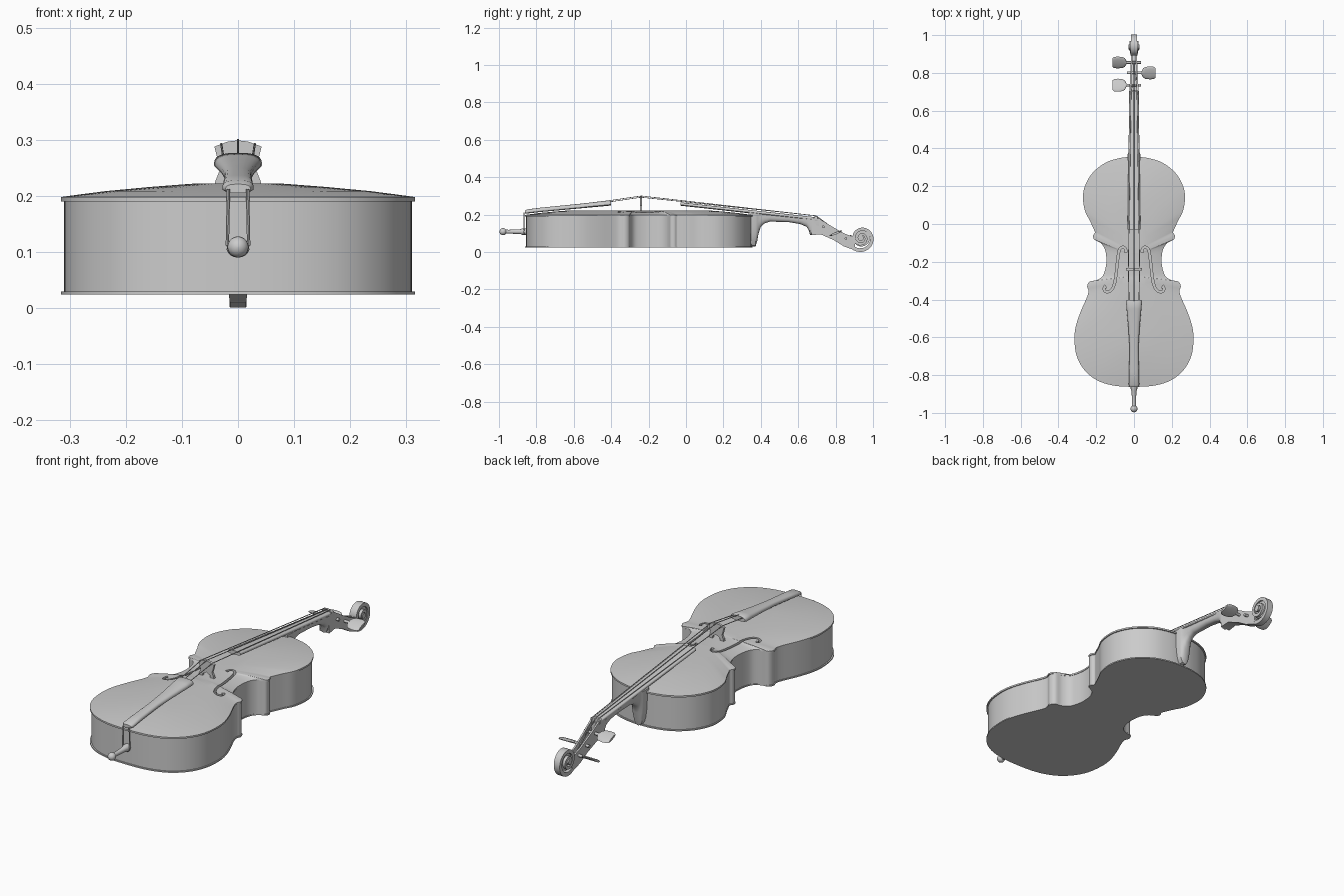
import bpy
import bmesh
from math import sin, cos, pi, radians, copysign
from mathutils import Vector, Matrix

default_cube = bpy.data.objects.get("Cube")
if default_cube:
    bpy.data.objects.remove(default_cube, do_unlink=True)

GREY = (0.6, 0.6, 0.6, 1.0)
material = bpy.data.materials.new("plain grey")
material.use_nodes = True
material.diffuse_color = GREY
material.node_tree.nodes["Principled BSDF"].inputs["Base Color"].default_value = GREY


def loft(name, rings):
    """Skin a row of equal closed rings and cap both ends."""
    bm = bmesh.new()
    rows = [[bm.verts.new(p) for p in ring] for ring in rings]
    for a, b in zip(rows, rows[1:]):
        for i in range(len(a)):
            j = (i + 1) % len(a)
            bm.faces.new((a[i], a[j], b[j], b[i]))
    bm.faces.new(rows[0])
    bm.faces.new(rows[-1])
    bmesh.ops.recalc_face_normals(bm, faces=bm.faces)
    mesh = bpy.data.meshes.new(name)
    bm.to_mesh(mesh)
    bm.free()
    mesh.materials.append(material)
    obj = bpy.data.objects.new(name, mesh)
    bpy.context.collection.objects.link(obj)
    return obj


def smooth(points, steps=4, closed=False):
    """Run a Catmull-Rom curve through the points."""
    pts = [Vector(p) for p in points]
    n = len(pts)
    pick = (lambda i: pts[i % n]) if closed else (lambda i: pts[max(0, min(n - 1, i))])
    out = []
    for i in range(n if closed else n - 1):
        a, b, c, d = (pick(i + k) for k in (-1, 0, 1, 2))
        for s in range(steps):
            t = s / steps
            out.append(0.5 * (2 * b + (c - a) * t + (2 * a - 5 * b + 4 * c - d) * t * t
                              + (3 * b - a - 3 * c + d) * t ** 3))
    return out if closed else out + [pts[-1]]


def tube(name, path, radii, sides=12):
    """Round bar along a path, with one radius or one for each point."""
    path = [Vector(p) for p in path]
    if not isinstance(radii, (list, tuple)):
        radii = [radii] * len(path)
    rings = []
    for i, (p, r) in enumerate(zip(path, radii)):
        d = path[min(i + 1, len(path) - 1)] - path[max(i - 1, 0)]
        turn = d.to_track_quat("Z", "Y")
        rings.append([p + turn @ Vector((r * cos(a), r * sin(a), 0))
                      for a in (2 * pi * k / sides for k in range(sides))])
    return loft(name, rings)


def section(y, half, z, up, down, power=1.0, sides=24):
    """Rounded cross-section facing along y."""
    ring = []
    for k in range(sides):
        a = 2 * pi * k / sides
        c, s = cos(a), sin(a)
        h = up if s > 0 else down
        ring.append((half * copysign(abs(c) ** power, c), y,
                     z + h * copysign(abs(s) ** power, s)))
    return ring


# Body outline, right half from neck to tail, then mirrored
half_outline = [
    (0, .355), (.07, .35), (.15, .325), (.22, .27), (.26, .2), (.27, .14), (.26, .07),
    (.235, .02), (.212, -.03), (.207, -.045), (.216, -.06), (.213, -.08), (.195, -.09),
    (.172, -.105), (.152, -.14), (.146, -.2), (.155, -.25), (.17, -.28), (.2, -.298),
    (.235, -.305), (.248, -.33), (.241, -.355), (.25, -.39), (.285, -.47), (.31, -.55),
    (.315, -.62), (.303, -.7), (.265, -.77), (.2, -.825), (.11, -.855), (0, -.862)]
outline = smooth(half_outline + [(-x, y) for x, y in half_outline[-2:0:-1]], closed=True)


def body_ring(z, sx=1.0, sy=1.0):
    return [(p.x * sx, (p.y + .25) * sy - .25, z) for p in outline]


loft("back_plate", [body_ring(.024), body_ring(.03)])
loft("ribs", [body_ring(.029, .982, .99), body_ring(.191, .982, .99)])
arch = [(.9, .2025), (.75, .2085), (.5, .216), (.25, .222)]
top_plate = loft("top_plate", [body_ring(.19), body_ring(.198)]
                 + [body_ring(z, s, (1 + s) / 2) for s, z in arch])

# Sound holes cut through the top plate
hole_path = smooth([(.043, -.15), (.046, -.13), (.06, -.122), (.077, -.135), (.084, -.17),
                    (.09, -.22), (.098, -.29), (.11, -.335), (.13, -.357), (.152, -.357),
                    (.159, -.34), (.15, -.33)], 3)
for side in (-1, 1):
    rings = []
    last = len(hole_path) - 1
    for i, p in enumerate(hole_path):
        d = (hole_path[min(i + 1, last)] - hole_path[max(i - 1, 0)]).normalized()
        w = Vector((-d.y, d.x)) * (.008 if i in (0, 1, last - 1, last) else .0055)
        rings.append([(side * q.x, q.y, z) for q, z in
                      ((p - w, .18), (p + w, .18), (p + w, .25), (p - w, .25))])
    cutter = loft("sound_hole_cutter", rings)
    cutter.hide_render = True
    cut = top_plate.modifiers.new("sound_hole", "BOOLEAN")
    cut.operation = "DIFFERENCE"
    cut.solver = "EXACT"
    cut.object = cutter
    bpy.context.view_layer.objects.active = top_plate
    bpy.ops.object.modifier_apply(modifier=cut.name)
    bpy.data.objects.remove(cutter, do_unlink=True)


# Fingerboard, neck with heel, and nut
def board_top(y):
    return .266 - (y + .03) * .11


loft("fingerboard", [section(y, w, board_top(y) - .01, .01, .008, .6)
                     for y, w in ((-.03, .034), (.3, .03), (.69, .025))])
heel = [(.335, .035, .03), (.372, .033, .03), (.381, .03, .06), (.388, .027, .1),
        (.4, .025, .135), (.42, .024, .153), (.45, .024, .163), (.55, .024, .16),
        (.61, .024, .15), (.645, .025, .135), (.657, .026, .115), (.663, .026, .09),
        (.71, .025, .095)]
neck = []
for y, w, low in heel:
    top = board_top(y) - .014
    neck.append(section(y, w, top, .002, top - low, .75))
loft("neck", neck)
loft("nut", [section(y, .026, .18, .012, .02, .4) for y in (.688, .704)])

# Pegbox: two cheeks and a floor, narrowing towards the scroll
lower = [(.67, .09), (.72, .095), (.79, .064), (.845, .03), (.9, .01)]
upper = [(.91, .075), (.845, .1), (.775, .14), (.71, .18), (.67, .182)]


def pegbox_width(y):
    return .026 - (y - .67) * .05


def side_ring(profile, inset, side):
    return [(side * (pegbox_width(y) - inset), y, z) for y, z in profile]


for side, label in ((1, "left"), (-1, "right")):
    loft(label + "_pegbox_cheek", [side_ring(lower + upper, i, side) for i in (0, .008)])
floor = lower + [(y, z + .03) for y, z in reversed(lower)]
loft("pegbox_floor", [side_ring(floor, .004, s) for s in (-1, 1)])

# Scroll: a ribbon winding inwards and growing wider, around a core
rings = []
turns = 60
for i in range(turns + 1):
    t = i / turns
    a = radians(235 + 760 * t)
    r = .016 + .062 * (1 - t) ** 1.35
    w = .014 + .013 * t
    thick = .02 - .01 * t
    rings.append([(x, .938 + rr * cos(a), .075 + rr * sin(a))
                  for x, rr in ((-w, r), (w, r), (w, r - thick), (-w, r - thick))])
loft("scroll", rings)
tube("scroll_core", [(x, .938, .075) for x in (-.028, .028)], .013, 20)
tube("scroll_web", [(x, .938, .075) for x in (-.009, .009)], .045, 32)

# Tuning pegs with tilted paddles
paddle = [(.04, .009), (.048, .026), (.06, .034), (.085, .037), (.105, .035), (.115, .026)]
for side, y, z, tilt in ((-1, .855, .072, 32), (1, .8, .1, 22), (-1, .735, .135, -22)):
    tube("peg_shaft", [(-side * .036, y, z), (side * .045, y, z)], .007)
    turn = Matrix.Rotation(radians(tilt), 3, "X")
    loft("peg_paddle", [
        [Vector((side * x, y, z)) + turn @ Vector((0, w * cos(a), .006 * sin(a)))
         for a in (2 * pi * k / 16 for k in range(16))] for x, w in paddle])

# Tailpiece with a waist, and its loop around the end pin
loft("tailpiece", [section(y, w, z, u, .008, .75) for y, w, z, u in (
    (-.862, .022, .213, .008), (-.85, .028, .214, .014), (-.78, .026, .222, .015),
    (-.65, .024, .234, .016), (-.55, .03, .243, .017), (-.45, .039, .252, .02),
    (-.41, .043, .256, .021), (-.402, .04, .257, .016))])
loop = [(.017, -.867, .212)]
loop += [(.019 * cos(a), -.867, .112 - .019 * sin(a)) for a in (pi * k / 10 for k in range(11))]
tube("tail_loop", loop + [(-.017, -.867, .212)], .003, 8)

# End pin with a ball tip
ball = [(-.978 - .019 * cos(a), .019 * sin(a)) for a in (pi * k / 10 for k in range(9))]
pin = [(-.997, .001)] + ball[1:] + [(-.95, .01), (-.885, .013), (-.875, .017), (-.85, .017)]
tube("end_pin", [(0, y, .109) for y, r in pin], [r for y, r in pin], 20)

# Bridge
edge = [(.018, .297), (.042, .288), (.036, .264), (.031, .25), (.041, .225), (.041, .214),
        (.022, .214), (.019, .233)]
profile = [(0, .299)] + edge + [(0, .243)] + [(-x, z) for x, z in reversed(edge)]
loft("bridge", [[(x, y, z) for x, z in profile] for y in (-.246, -.234)])

# Three strings from tailpiece over bridge and nut to the pegs
for k, (peg_y, peg_z) in zip((-1, 0, 1), ((.735, .135), (.855, .072), (.8, .1))):
    dip = .007 * abs(k)
    tube("string", [(k * .026, -.41, .275 - dip), (k * .03, -.24, .3 - dip),
                    (k * .016, .696, .194), (k * .008, peg_y, peg_z + .006)], .002, 6)

# Smooth shading with crisp edges
for obj in bpy.context.collection.objects:
    obj.select_set(obj.type == "MESH" and obj.data.materials[:1] == [material])
bpy.context.view_layer.objects.active = top_plate
bpy.ops.object.shade_smooth_by_angle(angle=radians(35))
